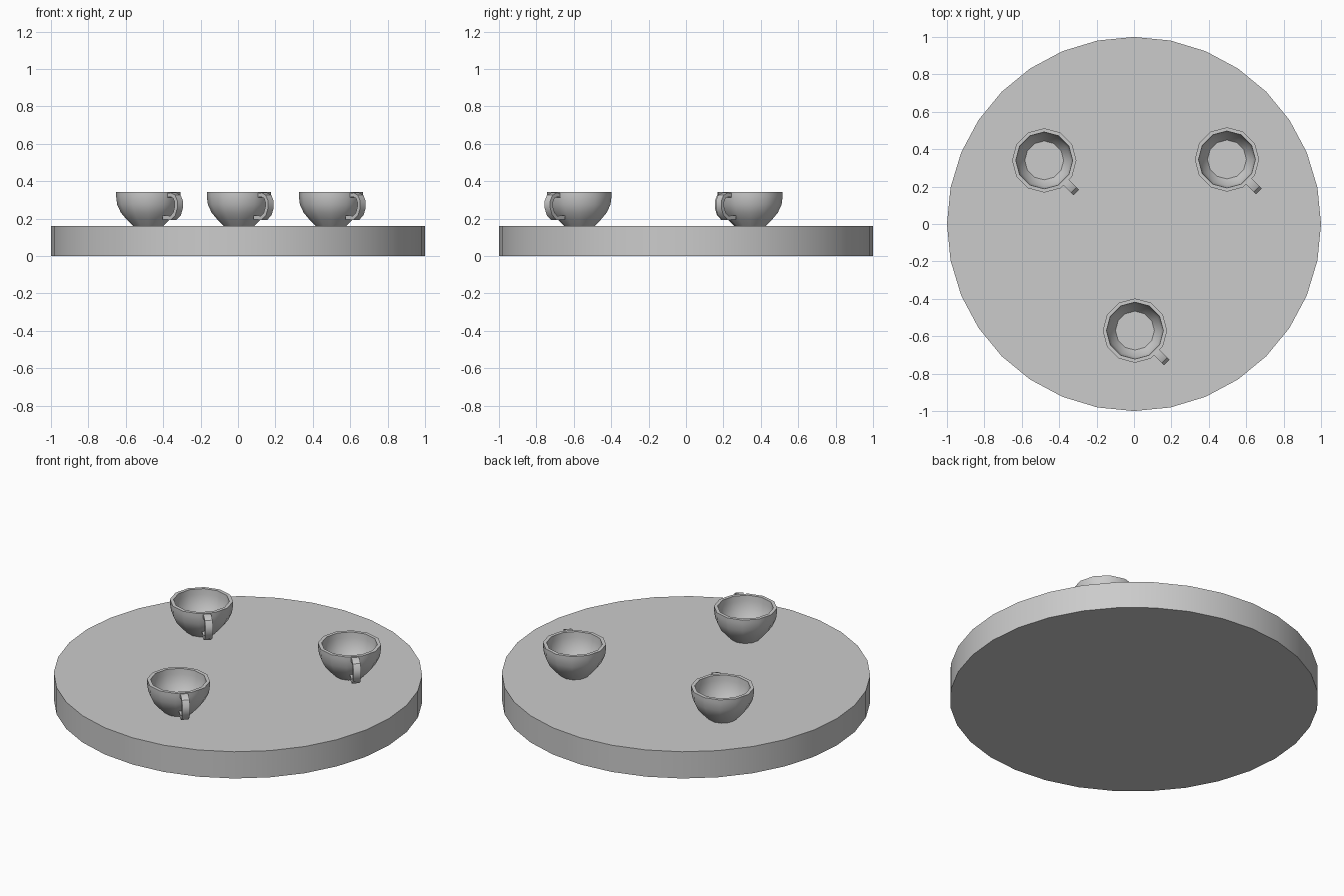
import bpy, bmesh
from math import sin, cos, pi, radians
from mathutils import Vector

if "Cube" in bpy.data.objects:
    bpy.data.objects.remove(bpy.data.objects["Cube"])


def finish(name, bm):
    bmesh.ops.recalc_face_normals(bm, faces=bm.faces)
    me = bpy.data.meshes.new(name)
    bm.to_mesh(me)
    bm.free()
    ob = bpy.data.objects.new(name, me)
    bpy.context.collection.objects.link(ob)
    bpy.ops.object.select_all(action='DESELECT')
    ob.select_set(True)
    bpy.context.view_layer.objects.active = ob
    bpy.ops.object.shade_smooth_by_angle(angle=radians(35))
    return ob


def lathe(name, profile, sides, centre=(0, 0)):
    """Spin an (r, z) profile and cap both of its ends."""
    bm = bmesh.new()
    rings = [[bm.verts.new((centre[0] + r * cos(2 * pi * i / sides),
                            centre[1] + r * sin(2 * pi * i / sides), z))
              for i in range(sides)] for r, z in profile]
    for a, b in zip(rings, rings[1:]):
        for i in range(sides):
            j = (i + 1) % sides
            bm.faces.new((a[i], a[j], b[j], b[i]))
    bm.faces.new(rings[0])
    bm.faces.new(rings[-1])
    return finish(name, bm)


def strap(name, path, width, thick, centre, angle):
    """Sweep a flat rectangle along an (r, z) path standing at an angle."""
    out = Vector((cos(angle), sin(angle), 0))
    side = Vector((-sin(angle), cos(angle), 0)) * width / 2
    origin = Vector((centre[0], centre[1], 0))
    pts = [Vector(p) for p in path]
    bm = bmesh.new()
    rings = []
    for i, p in enumerate(pts):
        t = (pts[min(i + 1, len(pts) - 1)] - pts[max(i - 1, 0)]).normalized()
        n = Vector((t.y, -t.x)) * thick / 2
        ring = []
        for s, k in ((1, 1), (1, -1), (-1, -1), (-1, 1)):
            q = p + n * k
            ring.append(bm.verts.new(origin + out * q.x + Vector((0, 0, q.y)) + side * s))
        rings.append(ring)
    for a, b in zip(rings, rings[1:]):
        for i in range(4):
            j = (i + 1) % 4
            bm.faces.new((a[i], a[j], b[j], b[i]))
    bm.faces.new(rings[0])
    bm.faces.new(rings[-1])
    return finish(name, bm)


# Round platform
lathe("platform", [(1, 0), (1, 0.16)], 32)

# Cups: outer wall up from the foot, over the rim, down to the inner floor
cup = [(0.08, 0.16), (0.115, 0.195), (0.146, 0.232), (0.166, 0.275), (0.172, 0.32),
       (0.172, 0.342), (0.152, 0.342), (0.15, 0.31), (0.139, 0.25), (0.104, 0.2)]
grip = [(0.155, 0.324), (0.19, 0.328), (0.217, 0.317), (0.231, 0.292), (0.231, 0.26),
        (0.217, 0.225), (0.19, 0.204), (0.13, 0.207)]
for i, c in enumerate([(-0.48, 0.34), (0.497, 0.345), (0.005, -0.57)], 1):
    lathe(f"cup_{i}", cup, 12, c)
    strap(f"cup_handle_{i}", grip, 0.042, 0.022, c, radians(-45))
